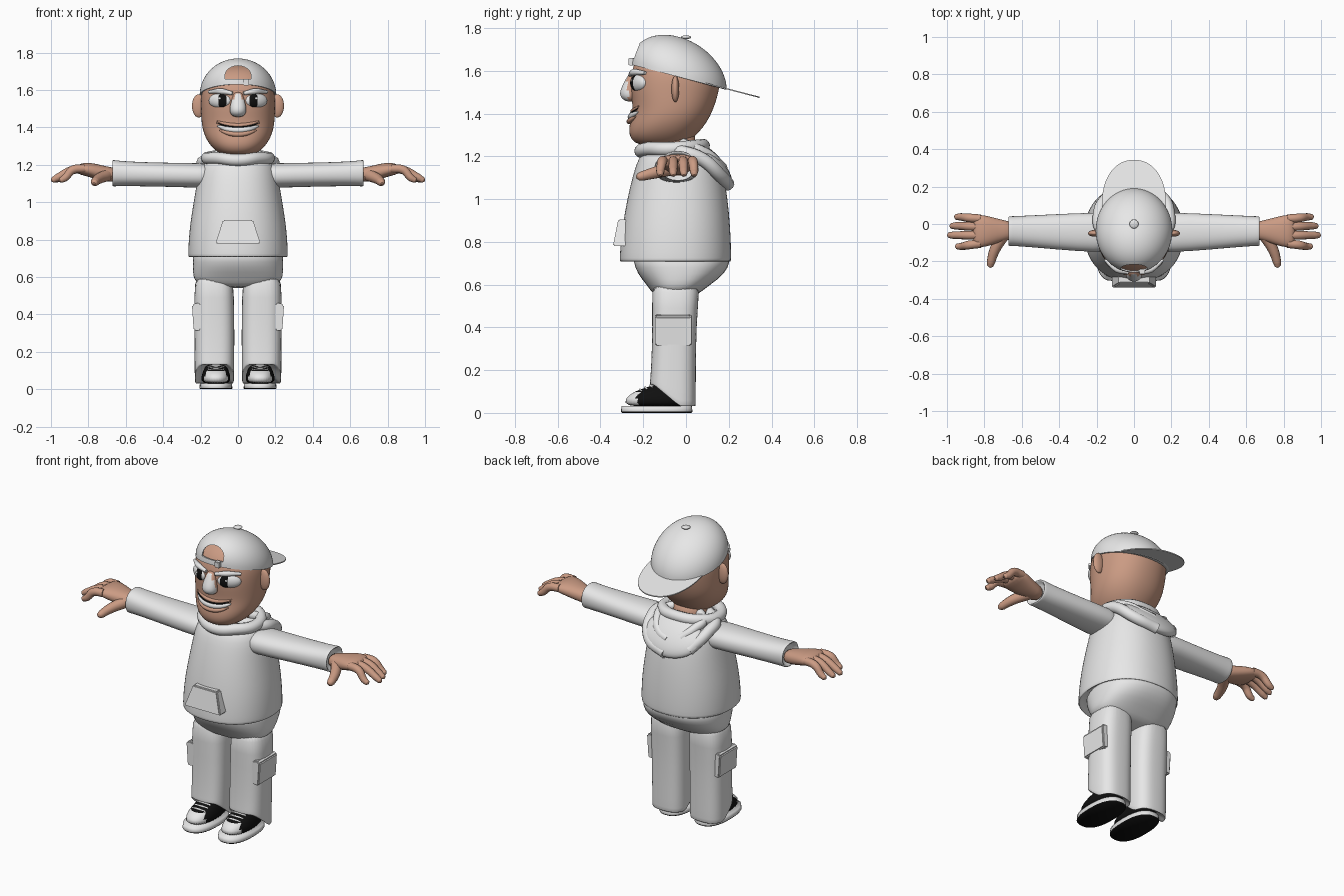
import bpy, bmesh, math
from mathutils import Matrix, Vector

if "Cube" in bpy.data.objects:
    bpy.data.objects.remove(bpy.data.objects["Cube"], do_unlink=True)


def material(name, rgb):
    m = bpy.data.materials.new(name)
    m.use_nodes = True
    m.diffuse_color = (*rgb, 1)
    bsdf = m.node_tree.nodes["Principled BSDF"]
    bsdf.inputs["Base Color"].default_value = (*rgb, 1)
    bsdf.inputs["Roughness"].default_value = 0.8
    return m


CLOTH = material("pale cloth", (0.8, 0.8, 0.8))
SKIN = material("skin", (0.6, 0.33, 0.23))
BLACK = material("black", (0.005, 0.005, 0.005))


def finish(name, bm, mats, mirror=False, subsurf=0, paint=None, smooth=True):
    bmesh.ops.recalc_face_normals(bm, faces=bm.faces)
    for f in bm.faces:
        f.smooth = smooth
        if paint:
            f.material_index = paint(f.calc_center_median(), f.normal)
    me = bpy.data.meshes.new(name)
    bm.to_mesh(me)
    bm.free()
    ob = bpy.data.objects.new(name, me)
    bpy.context.collection.objects.link(ob)
    for m in mats:
        me.materials.append(m)
    if mirror:
        ob.modifiers.new("Mirror", "MIRROR").use_mirror_merge = False
    if subsurf:
        s = ob.modifiers.new("Subdivision", "SUBSURF")
        s.levels = s.render_levels = subsurf
    return ob


def loft(name, rows, mats, axis="Z", n=32, p=2.0, subsurf=1, shape=None, **kw):
    """Skin rounded rings; each row is (position, centre a, centre b, radius a, radius b)."""
    bm = bmesh.new()
    rings = []
    for t, ca, cb, ra, rb in rows:
        ring = []
        for i in range(n):
            c, s = math.cos(math.tau * i / n), math.sin(math.tau * i / n)
            a = ca + ra * math.copysign(abs(c) ** (2 / p), c)
            b = cb + rb * math.copysign(abs(s) ** (2 / p), s)
            co = Vector((a, b, t) if axis == "Z" else (t, a, b))
            ring.append(bm.verts.new(shape(co) if shape else co))
        rings.append(ring)
    for r0, r1 in zip(rings, rings[1:]):
        for i in range(n):
            j = (i + 1) % n
            bm.faces.new((r0[i], r0[j], r1[j], r1[i]))
    bm.faces.new(rings[0])
    bm.faces.new(rings[-1])
    return finish(name, bm, mats, subsurf=subsurf, **kw)


def ellipsoid(name, centre, radii, mats, turn=(0, 0, 0), **kw):
    bm = bmesh.new()
    bmesh.ops.create_uvsphere(bm, u_segments=32, v_segments=20, radius=1)
    rot = Matrix.Rotation(turn[2], 4, "Z") @ Matrix.Rotation(turn[0], 4, "X")
    bm.transform(Matrix.Translation(centre) @ rot @ Matrix.Diagonal((*radii, 1)))
    return finish(name, bm, mats, **kw)


def tube(name, pts, radius, mat, taper=None, cyclic=False, mirror=False):
    cu = bpy.data.curves.new(name, "CURVE")
    cu.dimensions = "3D"
    cu.bevel_depth, cu.bevel_resolution, cu.resolution_u = radius, 4, 8
    cu.use_fill_caps = True
    sp = cu.splines.new("BEZIER")
    sp.bezier_points.add(len(pts) - 1)
    sp.use_cyclic_u = cyclic
    for i, bp in enumerate(sp.bezier_points):
        bp.co = pts[i]
        bp.handle_left_type = bp.handle_right_type = "AUTO"
        bp.radius = taper[i] if taper else 1
    cu.materials.append(mat)
    ob = bpy.data.objects.new(name, cu)
    bpy.context.collection.objects.link(ob)
    bpy.ops.object.select_all(action="DESELECT")
    ob.select_set(True)
    bpy.context.view_layer.objects.active = ob
    bpy.ops.object.convert(target="MESH")
    bpy.ops.object.shade_smooth()
    if mirror:
        bpy.context.object.modifiers.new("Mirror", "MIRROR").use_mirror_merge = False


def prism(name, outline, front, back, mat, mirror=False, bevel=0.006):
    """Extrude an (x, z) outline between two depth functions of z."""
    bm = bmesh.new()
    rings = [[bm.verts.new((x, d(z), z)) for x, z in outline] for d in (front, back)]
    n = len(outline)
    for i in range(n):
        bm.faces.new((rings[0][i], rings[0][(i + 1) % n], rings[1][(i + 1) % n], rings[1][i]))
    for r in rings:
        bm.faces.new(r)
    if bevel:
        bmesh.ops.bevel(bm, geom=bm.edges[:], offset=bevel, segments=2, affect="EDGES")
    return finish(name, bm, [mat], mirror=mirror, smooth=False)


# Head and neck
P = 2.2
HEAD = [(z, 0, (f + b) / 2, rx, (b - f) / 2) for z, f, b, rx in [
    (1.25, -0.22, 0.0, 0.08), (1.275, -0.255, 0.02, 0.12), (1.31, -0.27, 0.06, 0.155),
    (1.36, -0.264, 0.10, 0.183), (1.42, -0.247, 0.13, 0.197), (1.50, -0.262, 0.155, 0.2),
    (1.57, -0.26, 0.165, 0.2), (1.62, -0.25, 0.14, 0.187), (1.67, -0.225, 0.10, 0.163),
    (1.71, -0.18, 0.04, 0.12), (1.735, -0.11, 0.0, 0.06)]]


def face_y(x, z):
    for r0, r1 in zip(HEAD, HEAD[1:]):
        if r0[0] <= z <= r1[0]:
            k = (z - r0[0]) / (r1[0] - r0[0])
            cy, rx, ry = (r0[i] + k * (r1[i] - r0[i]) for i in (2, 3, 4))
            return cy - ry * (1 - abs(x / rx) ** P) ** (1 / P)


loft("head", HEAD, [SKIN], p=P, subsurf=2, n=24)
loft("neck", [(1.18, 0, -0.05, 0.1, 0.1), (1.32, 0, -0.06, 0.1, 0.1)], [SKIN], subsurf=0)
ellipsoid("ears", (0.21, -0.05, 1.515), (0.036, 0.018, 0.062), [SKIN], mirror=True)
loft("nose", [(1.59, 0, -0.255, 0.022, 0.012), (1.55, 0, -0.262, 0.034, 0.026),
              (1.505, 0, -0.267, 0.046, 0.044), (1.475, 0, -0.264, 0.044, 0.044),
              (1.455, 0, -0.257, 0.024, 0.022)],
     [SKIN, CLOTH], subsurf=2, n=20, paint=lambda c, nrm: int(c.y < -0.272))

# Eyes, brows and smile
slant = math.radians(28)
ellipsoid("eyes", (0.097, -0.221, 1.543), (0.066, 0.028, 0.04), [CLOTH], turn=(0, 0, slant), mirror=True)
ellipsoid("pupils", (0.088, -0.236, 1.543), (0.04, 0.019, 0.036), [BLACK], turn=(0, 0, slant), mirror=True)
ellipsoid("eye_glints", (0.098, -0.254, 1.555), (0.007, 0.004, 0.007), [CLOTH], mirror=True)
tube("brows", [(x, face_y(x, 1.59) - 0.006, z) for x, z in ((0.03, 1.582), (0.09, 1.593), (0.155, 1.59))],
     0.016, CLOTH, taper=(0.6, 1, 0.5), mirror=True)


def smile(name, drop, width, radius, mat, out):
    pts = []
    for i in range(-4, 5):
        x = width * i / 4
        z = 1.385 - drop + 0.024 * (i / 4) ** 2
        pts.append((x, face_y(x, z) - out, z))
    tube(name, pts, radius, mat, taper=[max(0.25, 1 - (i / 4) ** 4) for i in range(-4, 5)])


smile("teeth", 0, 0.11, 0.016, CLOTH, 0.0)
smile("mouth_line", -0.015, 0.115, 0.005, BLACK, 0.006)
smile("upper_lip", -0.026, 0.115, 0.011, SKIN, 0.0)
smile("lower_lip", 0.022, 0.1, 0.013, SKIN, 0.002)


# Backward cap, with a cut arch above the strap
def rim(y):
    return 1.63 - 0.26 * (y + 0.26)


def on_rim(co):
    return Vector((co.x, co.y, co.z + rim(co.y)))


steps = [math.radians(a) for a in range(0, 86, 5)]
cap = loft("cap", [(0.188 * math.sin(a), 0, -0.035, 0.205 * math.cos(a), 0.225 * math.cos(a)) for a in steps],
           [CLOTH], n=64, subsurf=0, shape=on_rim)
bm = bmesh.new()
bm.from_mesh(cap.data)
bmesh.ops.delete(bm, geom=[f for f in bm.faces if len(f.verts) > 4 and f.normal.z < 0], context="FACES")
bm.to_mesh(cap.data)
bm.free()
solid = cap.modifiers.new("Thickness", "SOLIDIFY")
solid.thickness, solid.offset = 0.008, -1
arch = [(-0.07, 1.658), (0.07, 1.658)] + [
    (0.07 * math.cos(math.pi * i / 12), 1.675 + 0.055 * math.sin(math.pi * i / 12)) for i in range(13)]
cutter = prism("cap_cutter", arch, lambda z: -0.35, lambda z: -0.13, CLOTH, bevel=0)
cutter.hide_render = True
cut = cap.modifiers.new("Arch", "BOOLEAN")
cut.object, cut.operation = cutter, "DIFFERENCE"
bpy.context.view_layer.objects.active = cap
for m in list(cap.modifiers):
    bpy.ops.object.modifier_apply(modifier=m.name)
bpy.data.objects.remove(cutter, do_unlink=True)
bpy.ops.object.select_all(action="DESELECT")
cap.select_set(True)
bpy.ops.object.shade_smooth_by_angle(angle=math.radians(40))
loft("cap_brim", [(0, 0, 0.1, 0.172, 0.243), (0.006, 0, 0.1, 0.172, 0.243)], [CLOTH],
     n=64, p=2.2, subsurf=0, shape=on_rim, smooth=False)
ellipsoid("cap_button", (0, 0, 1.757), (0.024, 0.024, 0.009), [CLOTH])
prism("strap_buckle", [(0.03, 1.625), (0.06, 1.625), (0.06, 1.66), (0.03, 1.66)],
      lambda z: -0.268, lambda z: -0.24, CLOTH, bevel=0.003)

# Hooded top
loft("hoodie_body", [(0.75, 0, -0.05, 0.22, 0.22), (0.715, 0, -0.05, 0.25, 0.245), (0.705, 0, -0.05, 0.266, 0.26),
                     (0.715, 0, -0.05, 0.267, 0.262), (0.78, 0, -0.048, 0.266, 0.26), (0.88, 0, -0.045, 0.258, 0.252),
                     (1.0, 0, -0.04, 0.238, 0.236), (1.1, 0, -0.036, 0.222, 0.216), (1.17, 0, -0.036, 0.208, 0.195),
                     (1.21, 0, -0.04, 0.185, 0.17), (1.235, 0, -0.05, 0.13, 0.13)], [CLOTH], p=2.2)
loft("sleeves", [(0.1, -0.045, 1.14, 0.1, 0.062), (0.2, -0.045, 1.143, 0.108, 0.067), (0.4, -0.042, 1.147, 0.096, 0.064),
                 (0.6, -0.038, 1.152, 0.082, 0.066), (0.655, -0.038, 1.155, 0.08, 0.07), (0.672, -0.038, 1.155, 0.08, 0.072),
                 (0.672, -0.038, 1.155, 0.07, 0.061), (0.64, -0.038, 1.155, 0.06, 0.05)],
     [CLOTH], axis="X", n=24, p=2.3, mirror=True)
prism("front_pouch", [(-0.12, 0.78), (0.12, 0.78), (0.08, 0.905), (-0.08, 0.905)],
      lambda z: -0.342 + 0.2 * (z - 0.78), lambda z: -0.24, CLOTH)


def fold(name, half, radius, cyclic=False):
    left = [(-x, y, z) for x, y, z in reversed(half) if x > 0]
    tube(name, half + left, radius, CLOTH, cyclic=cyclic)


fold("collar", [(0, -0.21, 1.225), (0.1, -0.175, 1.235), (0.165, -0.07, 1.235), (0.12, 0.04, 1.245), (0, 0.08, 1.25)],
     0.032, cyclic=True)
ellipsoid("hood", (0, 0.125, 1.155), (0.185, 0.05, 0.13), [CLOTH], turn=(math.radians(40), 0, 0))
fold("hood_outer_fold", [(0.165, -0.04, 1.225), (0.185, 0.07, 1.19), (0.13, 0.16, 1.11), (0, 0.195, 1.07)][::-1], 0.032)
fold("hood_inner_fold", [(0.13, 0.02, 1.245), (0.12, 0.1, 1.21), (0.07, 0.15, 1.165), (0, 0.17, 1.145)][::-1], 0.025)

# Hands
loft("palms", [(0.64, -0.035, 1.145, 0.045, 0.038), (0.70, -0.035, 1.15, 0.056, 0.04), (0.76, -0.038, 1.165, 0.076, 0.042),
               (0.82, -0.038, 1.178, 0.09, 0.036), (0.865, -0.038, 1.175, 0.085, 0.024)],
     [SKIN], axis="X", n=20, p=2.3, mirror=True)
for label, y0, y1, tip in (("index", -0.105, -0.12, 0.955), ("middle", -0.06, -0.06, 0.998),
                           ("ring", -0.015, -0.01, 0.985), ("little", 0.028, 0.038, 0.96)):
    tube(label + "_fingers", [(0.82, y0, 1.18), (0.885, (y0 + y1) / 2, 1.172), (tip - 0.03, y1, 1.13),
                              (tip - 0.008, y1, 1.117), (tip, y1, 1.112)],
         0.023, SKIN, taper=(1, 1, 0.85, 0.65, 0.2), mirror=True)
tube("thumbs", [(0.70, -0.06, 1.145), (0.745, -0.14, 1.125), (0.765, -0.205, 1.108), (0.768, -0.224, 1.103),
                (0.769, -0.232, 1.1)], 0.028, SKIN, taper=(1.2, 1, 0.8, 0.6, 0.2), mirror=True)


# Trousers, with hems that arch over the shoes
def hem(co):
    if co.z < 0.1:
        co.z += 0.1 * min(1, max(0, (-co.y - 0.03) / 0.12))
    return co


loft("trouser_seat", [(0.76, 0, -0.02, 0.23, 0.22), (0.71, 0, -0.02, 0.243, 0.23), (0.65, 0, -0.022, 0.243, 0.205),
                      (0.6, 0, -0.035, 0.24, 0.15), (0.57, 0, -0.045, 0.225, 0.12), (0.54, 0, -0.05, 0.16, 0.085)],
     [CLOTH], p=2.4)
loft("trouser_legs", [(0.64, 0.128, -0.045, 0.1, 0.12), (0.5, 0.128, -0.052, 0.107, 0.105), (0.3, 0.126, -0.056, 0.107, 0.103),
                      (0.17, 0.126, -0.06, 0.106, 0.106), (0.035, 0.126, -0.062, 0.106, 0.108),
                      (0.03, 0.126, -0.062, 0.104, 0.106), (0.035, 0.126, -0.06, 0.095, 0.097), (0.06, 0.126, -0.06, 0.07, 0.06)],
     [CLOTH], p=2.8, shape=hem, mirror=True)
prism("cargo_pockets", [(0.185, 0.315), (0.237, 0.315), (0.246, 0.45), (0.225, 0.462), (0.185, 0.455)],
      lambda z: -0.145, lambda z: 0.025, CLOTH, mirror=True)

# Shoes
loft("shoe_soles", [(0.0, 0.118, -0.137, 0.084, 0.163), (0.006, 0.118, -0.137, 0.088, 0.167),
                    (0.032, 0.118, -0.137, 0.086, 0.165)],
     [CLOTH, BLACK], p=2.5, subsurf=0, mirror=True, paint=lambda c, nrm: int(nrm.z < -0.5))
loft("shoe_uppers", [(0.025, 0.118, -0.137, 0.08, 0.158), (0.07, 0.118, -0.132, 0.078, 0.152),
                     (0.1, 0.118, -0.115, 0.068, 0.13), (0.122, 0.118, -0.085, 0.056, 0.09), (0.135, 0.118, -0.075, 0.045, 0.07)],
     [BLACK, CLOTH], n=40, p=2.3, mirror=True, paint=lambda c, nrm: int(c.y < -0.225))
for i in range(3):
    y, z = -0.215 + 0.025 * i, 0.108 + 0.01 * i
    tube(f"laces_{i + 1}", [(0.075, y + 0.01, z - 0.01), (0.118, y, z), (0.161, y + 0.01, z - 0.01)],
         0.006, CLOTH, mirror=True)
